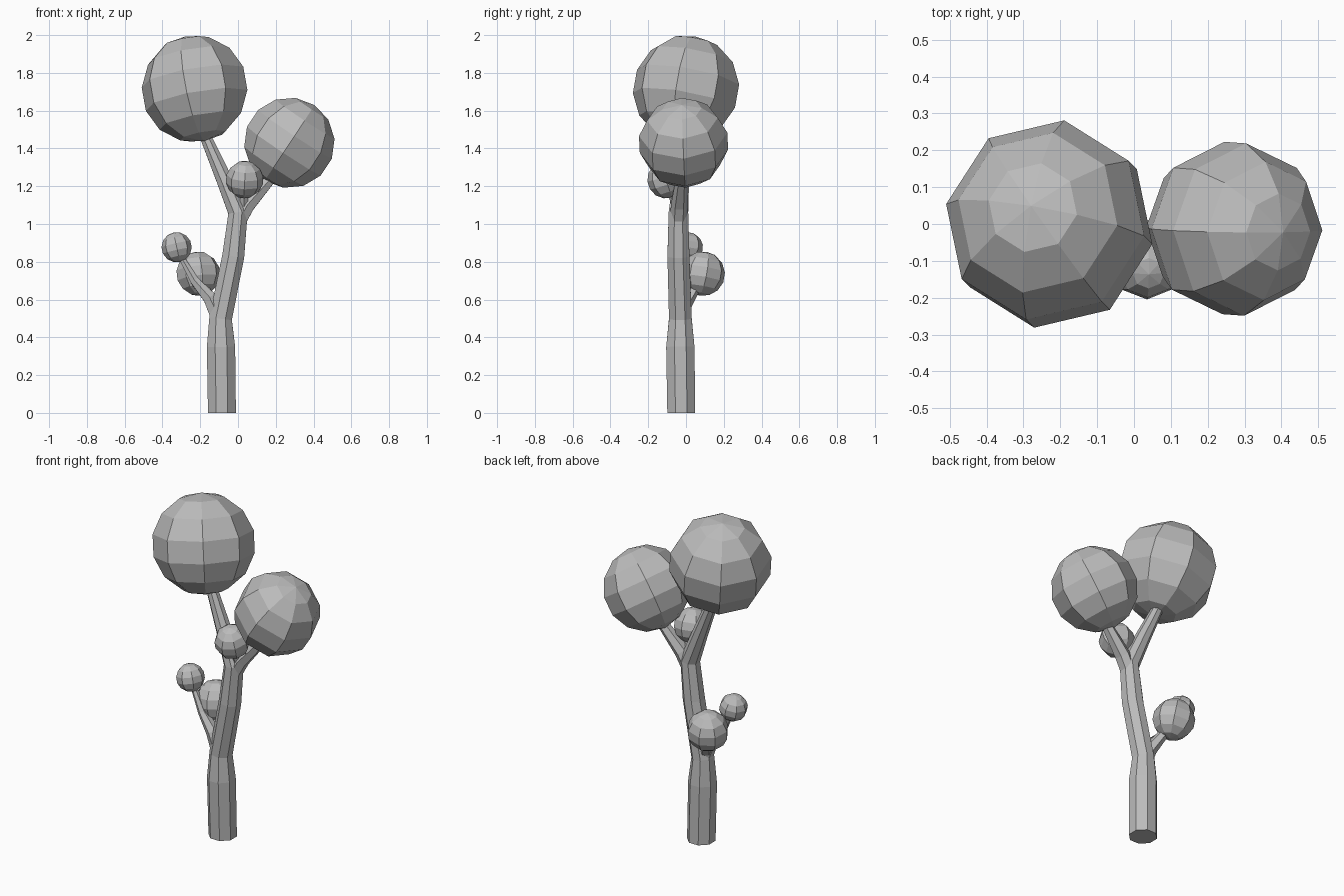
import bpy, bmesh, math
from mathutils import Vector, Matrix

cube = bpy.data.objects.get("Cube")
if cube:
    bpy.data.objects.remove(cube, do_unlink=True)

UP = Vector((0, 0, 1))

grey = bpy.data.materials.new("plain grey")
grey.use_nodes = True
colour = (0.5, 0.5, 0.5, 1)
grey.diffuse_color = colour
grey.node_tree.nodes["Principled BSDF"].inputs["Base Color"].default_value = colour


def finish(name, bm):
    bmesh.ops.recalc_face_normals(bm, faces=bm.faces[:])
    mesh = bpy.data.meshes.new(name)
    bm.to_mesh(mesh)
    bm.free()
    mesh.materials.append(grey)
    obj = bpy.data.objects.new(name, mesh)
    bpy.context.scene.collection.objects.link(obj)
    return obj


def limb(name, path, sides=8):
    """Faceted tapered tube through (x, y, z, radius) stations."""
    bm = bmesh.new()
    points = [Vector(p[:3]) for p in path]
    rings = []
    for i, p in enumerate(points):
        ahead = points[min(i + 1, len(points) - 1)]
        behind = points[max(i - 1, 0)]
        direction = UP if p.z == 0 else (ahead - behind).normalized()
        turn = UP.rotation_difference(direction)
        ring = []
        for k in range(sides):
            a = math.tau * (k + 0.5) / sides
            offset = Vector((math.cos(a), math.sin(a), 0)) * path[i][3]
            ring.append(bm.verts.new(p + turn @ offset))
        rings.append(ring)
    for low, high in zip(rings, rings[1:]):
        for k in range(sides):
            n = (k + 1) % sides
            bm.faces.new((low[k], low[n], high[n], high[k]))
    bm.faces.new(rings[0])
    bm.faces.new(rings[-1])
    return finish(name, bm)


def foliage(name, centre, radius, axis, spin=0):
    """Low-poly ball whose pole leans along its branch."""
    bm = bmesh.new()
    lean = UP.rotation_difference(Vector(axis).normalized()).to_matrix().to_4x4()
    place = Matrix.Translation(centre) @ lean @ Matrix.Rotation(math.radians(spin), 4, "Z")
    bmesh.ops.create_uvsphere(bm, u_segments=8, v_segments=7, radius=radius, matrix=place)
    return finish(name, bm)


# Trunk, running on into the branch of the largest ball
limb("trunk", [
    (-0.085, -0.025, 0, 0.08),
    (-0.09, -0.03, 0.35, 0.081),
    (-0.092, -0.03, 0.5, 0.065),
    (-0.025, -0.04, 0.83, 0.063),
    (0, -0.04, 1.06, 0.056),
    (-0.075, -0.025, 1.24, 0.045),
    (-0.175, -0.005, 1.47, 0.032),
])

# Side branches
limb("right_upper_branch", [
    (-0.01, -0.04, 0.99, 0.045),
    (0.05, -0.035, 1.1, 0.045),
    (0.2, -0.02, 1.27, 0.028),
], 6)
limb("middle_twig", [
    (0.03, -0.04, 1.08, 0.03),
    (0.035, -0.09, 1.2, 0.018),
], 6)
limb("left_lower_branch", [
    (-0.09, -0.03, 0.48, 0.05),
    (-0.15, -0.025, 0.61, 0.04),
    (-0.23, -0.01, 0.7, 0.026),
    (-0.31, 0.01, 0.84, 0.016),
], 6)
limb("rear_twig", [
    (-0.12, -0.02, 0.55, 0.04),
    (-0.2, 0.075, 0.7, 0.022),
], 6)

# Foliage balls
foliage("largest_foliage", (-0.23, 0, 1.716), 0.285, (-0.05, 0.05, 0.28), -10)
foliage("right_foliage", (0.272, -0.013, 1.43), 0.24, (0.55, -0.04, 0.83))
foliage("middle_foliage", (0.035, -0.105, 1.235), 0.1, (0.05, -0.3, 0.9))
foliage("left_small_foliage", (-0.325, 0.01, 0.877), 0.08, (-0.2, 0.05, 0.9))
foliage("rear_foliage", (-0.21, 0.09, 0.737), 0.118, (-0.1, 0.15, 0.9), 10)
